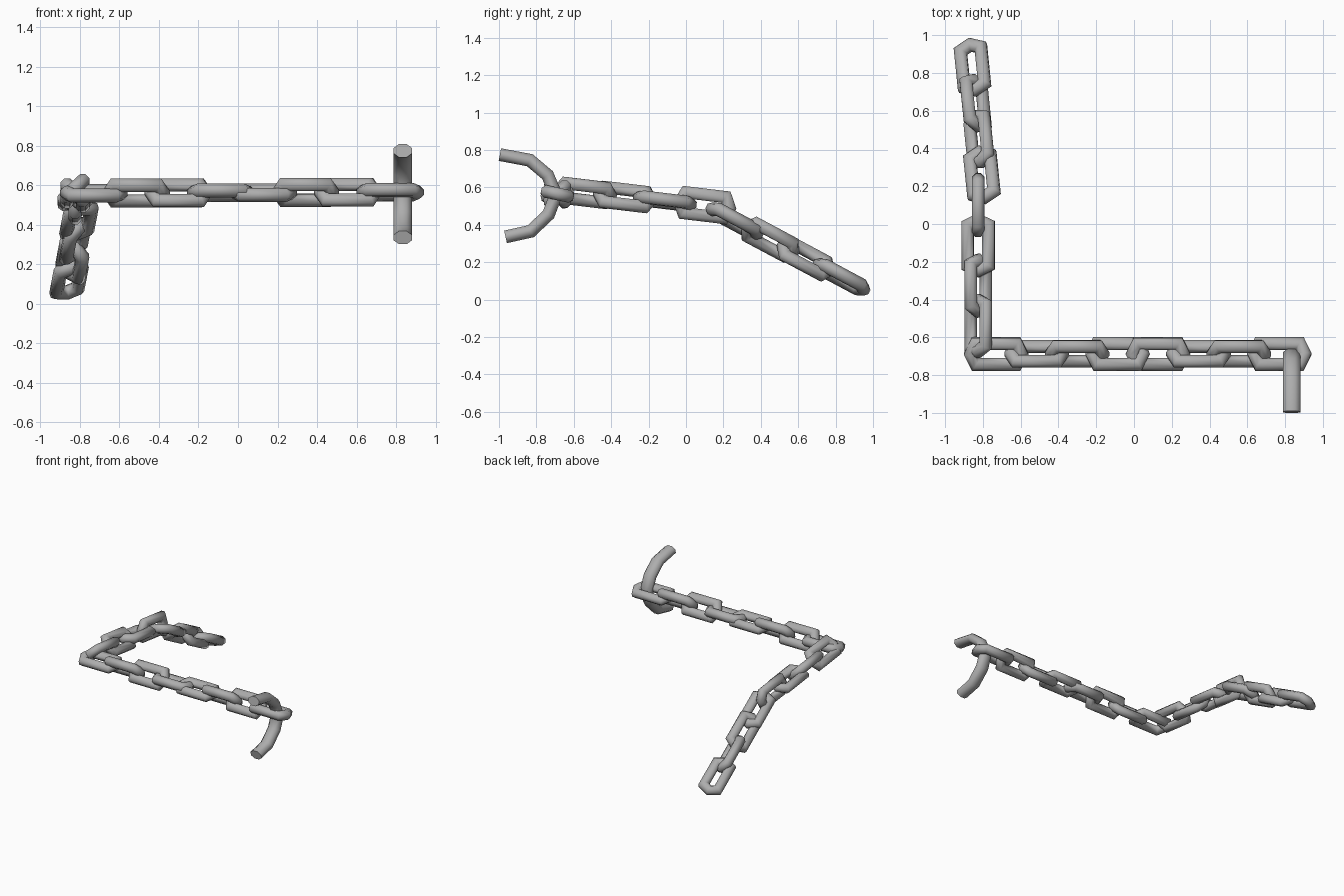
import bpy, bmesh, math
from mathutils import Vector

cube = bpy.data.objects.get("Cube")
if cube:
    bpy.data.objects.remove(cube, do_unlink=True)

steel = bpy.data.materials.new("grey_steel")
steel.use_nodes = True
GREY = (0.42, 0.42, 0.42, 1)
steel.diffuse_color = GREY
steel.node_tree.nodes["Principled BSDF"].inputs["Base Color"].default_value = GREY

SIDES = 8
BAR = 0.035


def sweep(name, path, normal, r_flat, r_normal, closed):
    """Mitred tube along a planar path; normal is the plane's normal."""
    bm = bmesh.new()
    n = len(path)
    rings = []
    for i, p in enumerate(path):
        before = path[i - 1] if closed or i > 0 else None
        after = path[(i + 1) % n] if closed or i < n - 1 else None
        d_in = (p - before).normalized() if before else (after - p).normalized()
        d_out = (after - p).normalized() if after else d_in
        tangent = (d_in + d_out).normalized()
        mitre = normal.cross(tangent) / tangent.dot(d_out)
        ring = []
        for k in range(SIDES):
            a = math.tau * (k + 0.5) / SIDES
            ring.append(bm.verts.new(p + mitre * r_flat * math.cos(a) + normal * r_normal * math.sin(a)))
        rings.append(ring)
    for i in range(n if closed else n - 1):
        a, b = rings[i], rings[(i + 1) % n]
        for k in range(SIDES):
            m = (k + 1) % SIDES
            bm.faces.new((a[k], a[m], b[m], b[k]))
    if not closed:
        bm.faces.new(rings[0])
        bm.faces.new(rings[-1])
    bmesh.ops.recalc_face_normals(bm, faces=bm.faces)
    mesh = bpy.data.meshes.new(name)
    bm.to_mesh(mesh)
    bm.free()
    mesh.materials.append(steel)
    ob = bpy.data.objects.new(name, mesh)
    bpy.context.collection.objects.link(ob)
    bpy.ops.object.select_all(action="DESELECT")
    ob.select_set(True)
    bpy.context.view_layer.objects.active = ob
    bpy.ops.object.shade_smooth_by_angle(angle=math.radians(70))


def link(name, centre, direction, roll):
    """Six-cornered chain link with pointed ends, rolled about its length."""
    d = direction.normalized()
    side = Vector((0, 0, 1)).cross(d).normalized()
    up = d.cross(side)
    r = math.radians(roll)
    wide = side * math.cos(r) + up * math.sin(r)
    outline = [(0.135, 0), (0.108, 0.056), (-0.108, 0.056),
               (-0.135, 0), (-0.108, -0.056), (0.108, -0.056)]
    path = [centre + d * u + wide * v for u, v in outline]
    sweep(name, path, d.cross(wide), BAR, BAR * 1.04, True)


def chain(name, first, last, direction, rolls):
    first, last = Vector(first), Vector(last)
    for i, roll in enumerate(rolls):
        t = i / (len(rolls) - 1)
        link(f"{name}_link_{i + 1}", first.lerp(last, t), Vector(direction), roll)


# Front run, side run and the drooping tail
chain("front_chain", (-0.73, -0.688, 0.56), (0.77, -0.688, 0.565), (1, 0, 0),
      [12, -45, 45, -12, 12, -45, 45, -12])
chain("side_chain", (-0.825, -0.54, 0.57), (-0.825, 0.1, 0.505), (0, 1, -0.12),
      [-45, 45, -8, 90])
chain("tail_chain", (-0.805, 0.26, 0.42), (-0.855, 0.83, 0.12), (-0.09, 0.88, -0.47),
      [-12, -45, 45, -12])

# Open curved hook through the last front link
hook = [(-0.995, 0.775), (-0.835, 0.745), (-0.74, 0.665), (-0.695, 0.56),
        (-0.735, 0.455), (-0.83, 0.365), (-0.965, 0.335)]
sweep("hook", [Vector((0.834, y, z)) for y, z in hook], Vector((1, 0, 0)), 0.037, 0.05, False)
